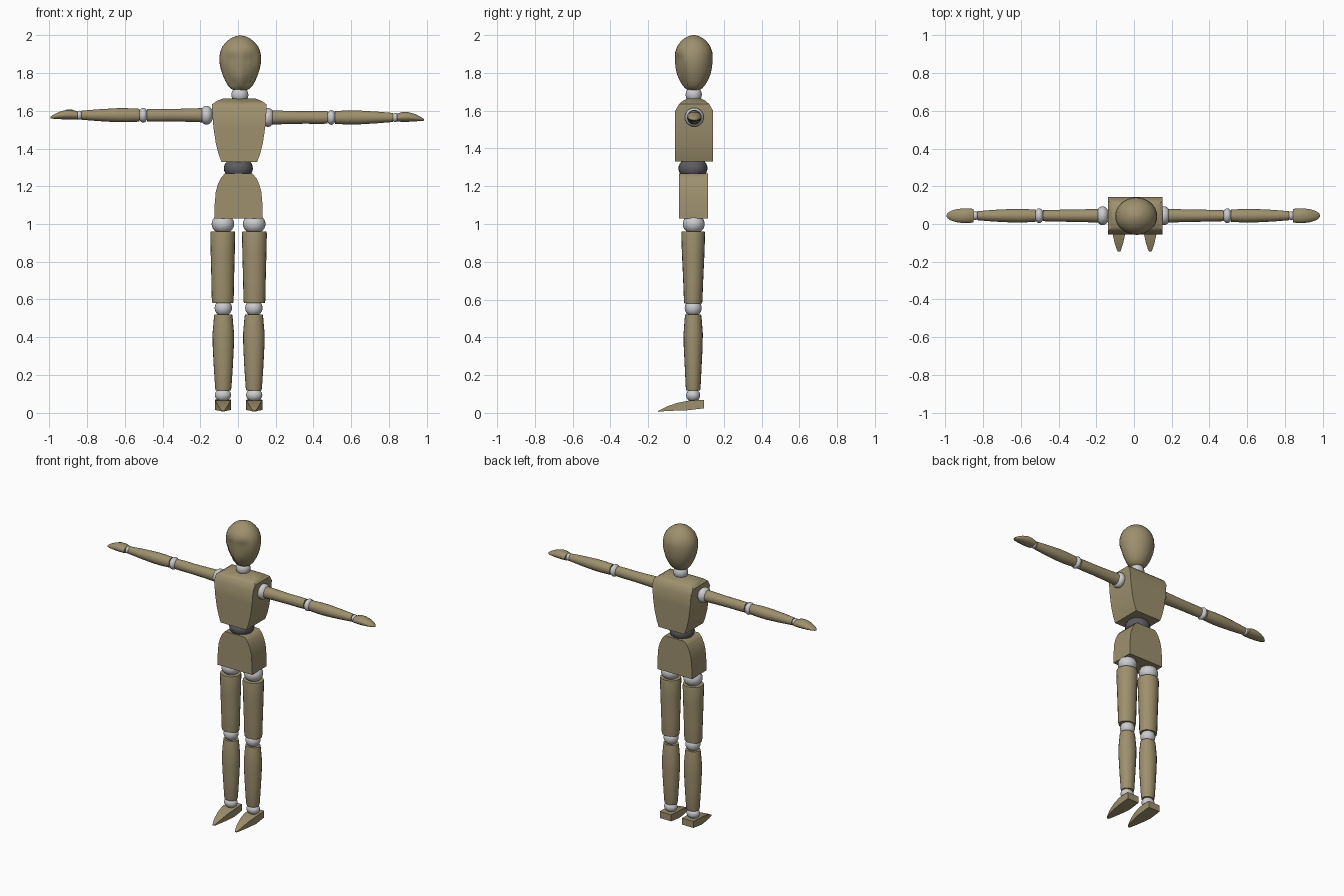
import bpy, bmesh, math
from mathutils import Vector

cube = bpy.data.objects.get("Cube")
if cube:
    bpy.data.objects.remove(cube, do_unlink=True)


def material(name, rgb):
    m = bpy.data.materials.new(name)
    m.use_nodes = True
    m.diffuse_color = (*rgb, 1)
    m.node_tree.nodes["Principled BSDF"].inputs["Base Color"].default_value = (*rgb, 1)
    return m


WOOD = material("tan wood", (0.34, 0.28, 0.155))
JOINT = material("light grey joint", (0.6, 0.6, 0.62))
WAIST = material("dark grey waist", (0.11, 0.11, 0.12))
Y = 0.041  # depth of the body's centre line


def finish(name, bm, mat, angle=40):
    bmesh.ops.recalc_face_normals(bm, faces=bm.faces)
    mesh = bpy.data.meshes.new(name)
    bm.to_mesh(mesh)
    bm.free()
    mesh.materials.append(mat)
    for p in mesh.polygons:
        p.use_smooth = True
    mesh.set_sharp_from_angle(angle=math.radians(angle))
    obj = bpy.data.objects.new(name, mesh)
    bpy.context.collection.objects.link(obj)
    return obj


def loft(name, rings, place, mat=WOOD, n=20, box=False, angle=40, tweak=None):
    """Skin rings (t, half width, half depth[, shift]); place maps (u, v, t) to space."""
    bm = bmesh.new()
    loops = []
    for t, a, b, *shift in rings:
        c = shift[0] if shift else 0
        if box:
            pts = [(-a, -b), (a, -b), (a, b), (-a, b)]
        else:
            turn = [math.tau * i / n for i in range(n)]
            pts = [(a * math.cos(k), b * math.sin(k)) for k in turn]
        loops.append([bm.verts.new(place(u, v + c, t)) for u, v in pts])
    for lo, hi in zip(loops, loops[1:]):
        for i in range(len(lo)):
            j = (i + 1) % len(lo)
            bm.faces.new((lo[i], lo[j], hi[j], hi[i]))
    bm.faces.new(loops[0])
    bm.faces.new(loops[-1])
    if tweak:
        for v in bm.verts:
            tweak(v)
    return finish(name, bm, mat, angle)


def ball(name, centre, radii, mat=JOINT):
    bm = bmesh.new()
    bmesh.ops.create_uvsphere(bm, u_segments=24, v_segments=14, radius=1)
    for v in bm.verts:
        v.co = Vector(c + r * p for c, r, p in zip(centre, radii, v.co))
    return finish(name, bm, mat, 60)


def upright(x, y=Y):
    return lambda u, v, t: (x + u, y + v, t)


# Head, with the cheeks pressed in below the brow to leave a nose ridge
def press_face(v):
    across = abs(v.co.x - 0.012)
    if v.co.y < Y - 0.04 and v.co.z < 1.9 and 0.02 < across < 0.09:
        v.co.y += 0.011


loft("head", [(1.708, .03, .027), (1.718, .05, .045), (1.735, .066, .06),
              (1.76, .08, .075), (1.79, .093, .088), (1.82, .103, .095),
              (1.86, .111, .1), (1.89, .11, .1), (1.91, .107, .098),
              (1.94, .096, .088), (1.965, .076, .07), (1.982, .055, .051),
              (1.995, .028, .026), (2.0, .006, .006)],
     upright(0.012), n=32, angle=70, tweak=press_face)
ball("neck", (0.01, Y, 1.685), (.045, .043, .045))

# Trunk
loft("chest", [(1.33, .095, .1), (1.37, .11, .1), (1.43, .125, .1), (1.51, .137, .1),
               (1.6, .144, .1), (1.635, .144, .08), (1.652, .12, .06), (1.665, .088, .035)],
     upright(0.007, 0.043), box=True, angle=50)
ball("waist", (0.002, 0.037, 1.295), (.077, .077, .06), WAIST)
loft("pelvis", [(1.03, .128, .077), (1.1, .127, .077), (1.17, .121, .077),
                (1.21, .11, .077), (1.245, .093, .077), (1.268, .073, .077)],
     upright(0.003, 0.039), box=True, angle=50)

for side, s in (("left", 1), ("right", -1)):
    # Legs
    x = 0.003 + s * 0.083
    ball(side + "_hip", (x, Y, 1.0), (.06, .058, .052))
    loft(side + "_thigh", [(.58, .055, .047), (.595, .058, .049), (.7, .06, .053),
                           (.85, .064, .06), (.95, .066, .063), (.96, .064, .061)],
         upright(x + s * .001, 0.038))
    ball(side + "_knee", (x - s * .002, Y - .003, .555), (.046, .045, .045))
    loft(side + "_shin", [(.118, .04, .036), (.13, .043, .039), (.25, .051, .045),
                          (.35, .056, .05), (.42, .057, .051), (.5, .05, .045),
                          (.52, .047, .042)],
         upright(x - s * .002, 0.038))
    ball(side + "_ankle", (x, Y - .003, .093), (.043, .037, .035))

    # Foot: rings run from heel to toe
    loft(side + "_foot", [(.095, .042, .022, .046), (.05, .043, .024, .043),
                          (.01, .043, .025, .039), (-.05, .034, .02, .032),
                          (-.1, .023, .012, .022), (-.135, .012, .005, .012),
                          (-.147, .006, .002, .008)],
         lambda u, v, t: (x + u, t, v), box=True, angle=50)

    # Arms
    z = 1.571 - s * .006

    def along(u, v, t):
        return (s * t - 0.004, 0.044 + u, z + v)

    def arm_ball(part, t, thick, r):
        ball(side + part, along(0, 0, t), (thick, r, r))

    arm_ball("_shoulder", .163, .036, .05)
    loft(side + "_upper_arm", [(.18, .037, .038), (.26, .034, .035), (.36, .032, .033),
                               (.43, .031, .034), (.478, .029, .033)], along)
    arm_ball("_elbow", .499, .025, .039)
    loft(side + "_forearm", [(.518, .032, .034), (.58, .036, .037), (.64, .036, .037),
                             (.74, .031, .031), (.826, .024, .024)], along)
    arm_ball("_wrist", .838, .018, .024)
    loft(side + "_hand", [(.848, .036, .021, -.001), (.875, .039, .026, .003),
                          (.905, .039, .026, .003), (.94, .034, .02, -.001),
                          (.97, .024, .012, -.007), (.985, .013, .007, -.011),
                          (.991, .004, .003, -.013)], along)
